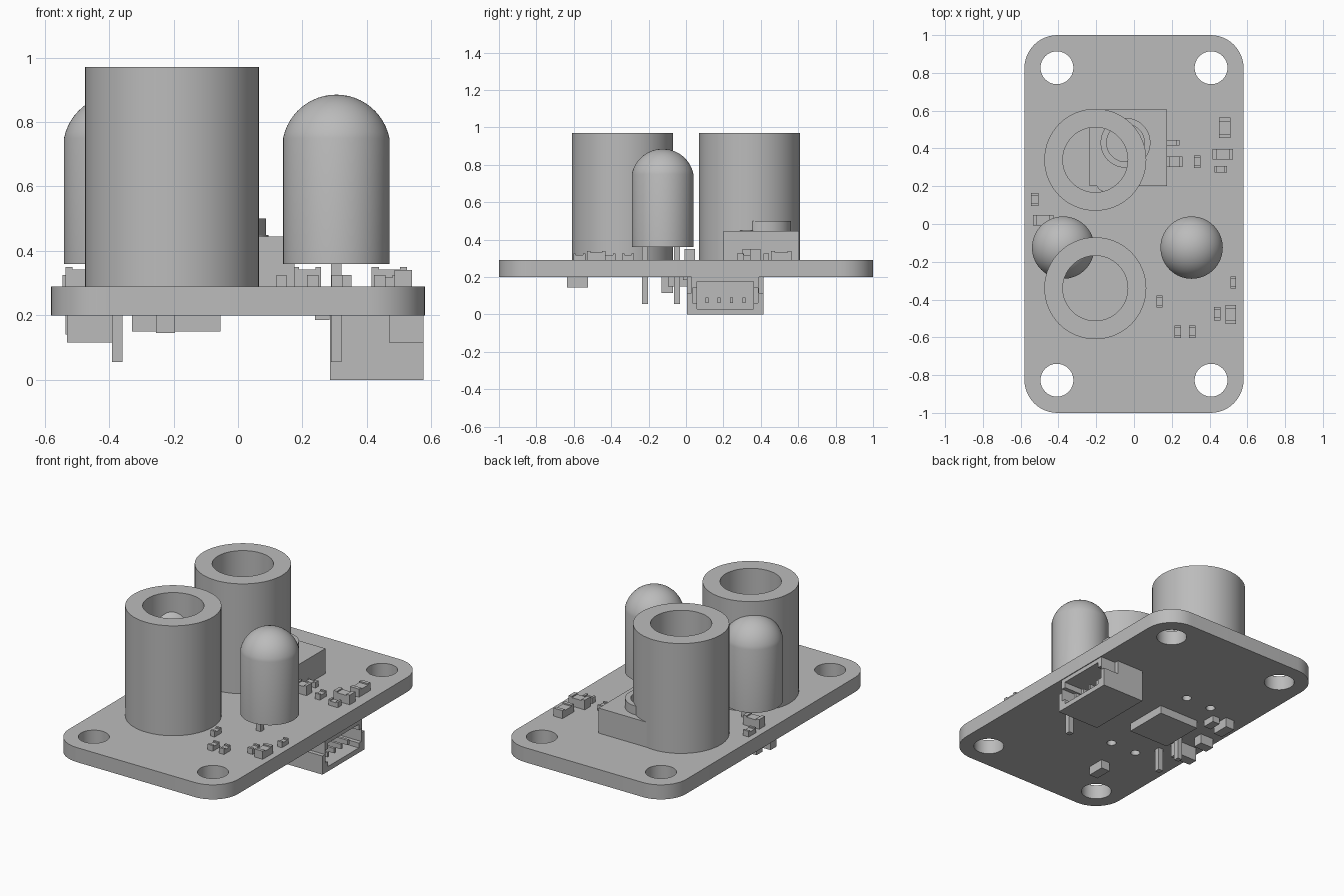
import bpy, bmesh, math
from mathutils import Matrix, Vector

old = bpy.data.objects.get("Cube")
if old:
    bpy.data.objects.remove(old)

grey = bpy.data.materials.new("light_grey")
grey.use_nodes = True
COLOUR = (0.5, 0.5, 0.5, 1)
grey.diffuse_color = COLOUR
grey.node_tree.nodes["Principled BSDF"].inputs["Base Color"].default_value = COLOUR


def finish(name, bm, smooth=False):
    bmesh.ops.recalc_face_normals(bm, faces=bm.faces)
    mesh = bpy.data.meshes.new(name)
    bm.to_mesh(mesh)
    bm.free()
    mesh.materials.append(grey)
    ob = bpy.data.objects.new(name, mesh)
    bpy.context.collection.objects.link(ob)
    if smooth:
        bpy.ops.object.select_all(action='DESELECT')
        ob.select_set(True)
        bpy.context.view_layer.objects.active = ob
        bpy.ops.object.shade_smooth_by_angle(angle=math.radians(35))
    return ob


def add_box(bm, x0, x1, y0, y1, z0, z1):
    m = Matrix.Translation(((x0 + x1) / 2, (y0 + y1) / 2, (z0 + z1) / 2))
    m = m @ Matrix.Diagonal((x1 - x0, y1 - y0, z1 - z0, 1))
    return bmesh.ops.create_cube(bm, size=1, matrix=m)["verts"]


def box(name, *bounds):
    bm = bmesh.new()
    add_box(bm, *bounds)
    return finish(name, bm)


def add_cylinder(bm, x, y, r, z0, z1, sides=48):
    bmesh.ops.create_cone(bm, cap_ends=True, segments=sides, radius1=r, radius2=r,
                          depth=z1 - z0, matrix=Matrix.Translation((x, y, (z0 + z1) / 2)))


def lathe(name, x, y, profile, sides=64):
    """Spin a list of (radius, height) points around a vertical axis."""
    bm = bmesh.new()
    verts = [bm.verts.new((x + r, y, z)) for r, z in profile]
    edges = [bm.edges.new(pair) for pair in zip(verts, verts[1:])]
    bmesh.ops.spin(bm, geom=verts + edges, cent=(x, y, 0), axis=(0, 0, 1),
                   angle=math.tau, steps=sides)
    bmesh.ops.remove_doubles(bm, verts=bm.verts, dist=0.0001)
    return finish(name, bm, smooth=True)


def cut(ob, bm):
    """Subtract the cutter mesh from an object."""
    cutter = finish(ob.name + "_cutter", bm)
    cutter.hide_render = True
    cutter.hide_viewport = True
    mod = ob.modifiers.new("cut", 'BOOLEAN')
    mod.operation = 'DIFFERENCE'
    mod.solver = 'EXACT'
    mod.object = cutter
    bpy.context.view_layer.update()
    result = bpy.data.meshes.new_from_object(
        ob.evaluated_get(bpy.context.evaluated_depsgraph_get()))
    ob.modifiers.clear()
    ob.data = result
    bpy.data.objects.remove(cutter)


TOP, BOTTOM = 0.29, 0.2
TUBE_X, TUBE_Y = -0.205, 0.34

# Circuit board with rounded corners, mounting holes and sensor pin holes
bm = bmesh.new()
verts = add_box(bm, -0.58, 0.58, -1, 1, BOTTOM, TOP)
upright = [e for e in bm.edges if abs(e.verts[0].co.z - e.verts[1].co.z) > 0.01]
bmesh.ops.bevel(bm, geom=upright, offset=0.175, segments=12, profile=0.5, affect='EDGES')
board = finish("circuit_board", bm)
bm = bmesh.new()
for sy in (-1, 1):
    for sx in (-1, 1):
        add_cylinder(bm, sx * 0.408, sy * 0.827, 0.087, 0.1, 0.4)
        add_cylinder(bm, TUBE_X + sx * 0.09, sy * TUBE_Y, 0.027, 0.1, 0.4, 24)
cut(board, bm)
bpy.ops.object.select_all(action='DESELECT')
board.select_set(True)
bpy.context.view_layer.objects.active = board
bpy.ops.object.shade_smooth_by_angle(angle=math.radians(35))

# Two sensor tubes, hollow with a floor
for label, sy in (("front", -1), ("back", 1)):
    lathe(label + "_sensor_tube", TUBE_X, sy * TUBE_Y,
          [(0, TOP), (0.27, TOP), (0.27, 0.97), (0.172, 0.97), (0.172, 0.31), (0, 0.31)])

# Domed lamps with a pair of legs each
for label, x in (("right", -0.375), ("left", 0.305)):
    y, r, shoulder, peak = -0.125, 0.165, 0.75, 0.885
    rise = peak - shoulder
    ball = (r * r + rise * rise) / (2 * rise)
    sweep = math.asin(r / ball)
    dome = [(ball * math.sin(sweep * (1 - i / 12)),
             peak - ball + ball * math.cos(sweep * (1 - i / 12))) for i in range(13)]
    lathe(label + "_lamp", x, y, [(0, 0.36), (r, 0.36)] + dome)
    for end, leg_y in (("front", -0.22), ("back", -0.048)):
        box(f"{label}_lamp_{end}_leg", x - 0.016, x + 0.016,
            leg_y - 0.016, leg_y + 0.016, 0.055, 0.37)

# Adjuster block with its rotary ring
box("adjuster_block", -0.235, 0.175, 0.2, 0.605, TOP, 0.445)
lathe("adjuster_ring", -0.045, 0.43,
      [(0, 0.445), (0.132, 0.445), (0.132, 0.5), (0.1, 0.5), (0.1, 0.46), (0, 0.46)])
for label, x, y, r in (("front", -0.15, 0.22, 0.05), ("side", 0.06, 0.325, 0.035)):
    bm = bmesh.new()
    add_cylinder(bm, x, y, r, 0.44, 0.449, 24)
    finish(label + "_adjuster_mark", bm, smooth=True)

# Connector housing under the board, open towards +x
housing = box("connector_housing", 0.285, 0.575, 0.005, 0.415, 0, BOTTOM)
bm = bmesh.new()
add_box(bm, 0.33, 0.7, 0.06, 0.36, 0.03, 0.175)
cut(housing, bm)
bm = bmesh.new()
add_box(bm, 0.38, 0.7, 0.035, 0.385, 0.06, 0.14)
cut(housing, bm)
bm = bmesh.new()
for y0, y1 in ((-0.1, 0.03), (0.39, 0.5)):
    add_box(bm, 0.47, 0.7, y0, y1, 0.115, 0.3)
cut(housing, bm)
for i in range(4):
    y = 0.111 + i * 0.066
    box(f"connector_pin_{i + 1}", 0.32, 0.54, y - 0.008, y + 0.008, 0.06, 0.09)


def chip(name, x, y, w, d, z0, z1):
    """Small part: a body with slightly taller end caps along its long side."""
    bm = bmesh.new()
    lip = 0.008 if z0 >= TOP else 0
    add_box(bm, x - w / 2, x + w / 2, y - d / 2, y + d / 2, z0, z1 - lip)
    if lip:
        along = Vector((w, 0)) if w > d else Vector((0, d))
        for s in (-1, 1):
            cx, cy = x + s * along.x * 0.4, y + s * along.y * 0.4
            hw, hd = (w * 0.1, d / 2) if w > d else (w / 2, d * 0.1)
            add_box(bm, cx - hw, cx + hw, cy - hd, cy + hd, z0, z1)
    finish(name, bm)


# Small parts on the top face: centre x, centre y, width, depth, height
top_parts = [
    (0.48, 0.51, 0.06, 0.11, 0.05), (0.47, 0.37, 0.11, 0.055, 0.06),
    (0.46, 0.29, 0.065, 0.035, 0.035), (0.335, 0.33, 0.035, 0.065, 0.035),
    (0.215, 0.33, 0.085, 0.055, 0.06), (0.2, 0.43, 0.08, 0.03, 0.035),
    (-0.525, 0.13, 0.04, 0.07, 0.035), (-0.48, 0.02, 0.11, 0.055, 0.06),
    (0.525, -0.31, 0.03, 0.065, 0.035), (0.135, -0.41, 0.03, 0.065, 0.035),
    (0.44, -0.475, 0.035, 0.07, 0.035), (0.513, -0.48, 0.055, 0.1, 0.05),
    (0.232, -0.57, 0.035, 0.065, 0.035), (0.308, -0.57, 0.035, 0.065, 0.035),
]
for i, (x, y, w, d, h) in enumerate(top_parts):
    chip(f"top_part_{i + 1}", x, y, w, d, TOP, TOP + h)

# Main chip and small parts on the underside
chip("main_chip", -0.192, 0.04, 0.275, 0.275, 0.15, BOTTOM)
under_parts = [
    (-0.225, -0.58, 0.06, 0.11, 0.055), (-0.46, -0.1, 0.14, 0.06, 0.085),
    (-0.49, 0.045, 0.09, 0.06, 0.06), (-0.385, 0.245, 0.05, 0.08, 0.04),
    (-0.465, 0.26, 0.06, 0.11, 0.06), (0.262, 0.0, 0.045, 0.03, 0.015),
]
for i, (x, y, w, d, h) in enumerate(under_parts):
    chip(f"under_part_{i + 1}", x, y, w, d, BOTTOM - h, BOTTOM)
